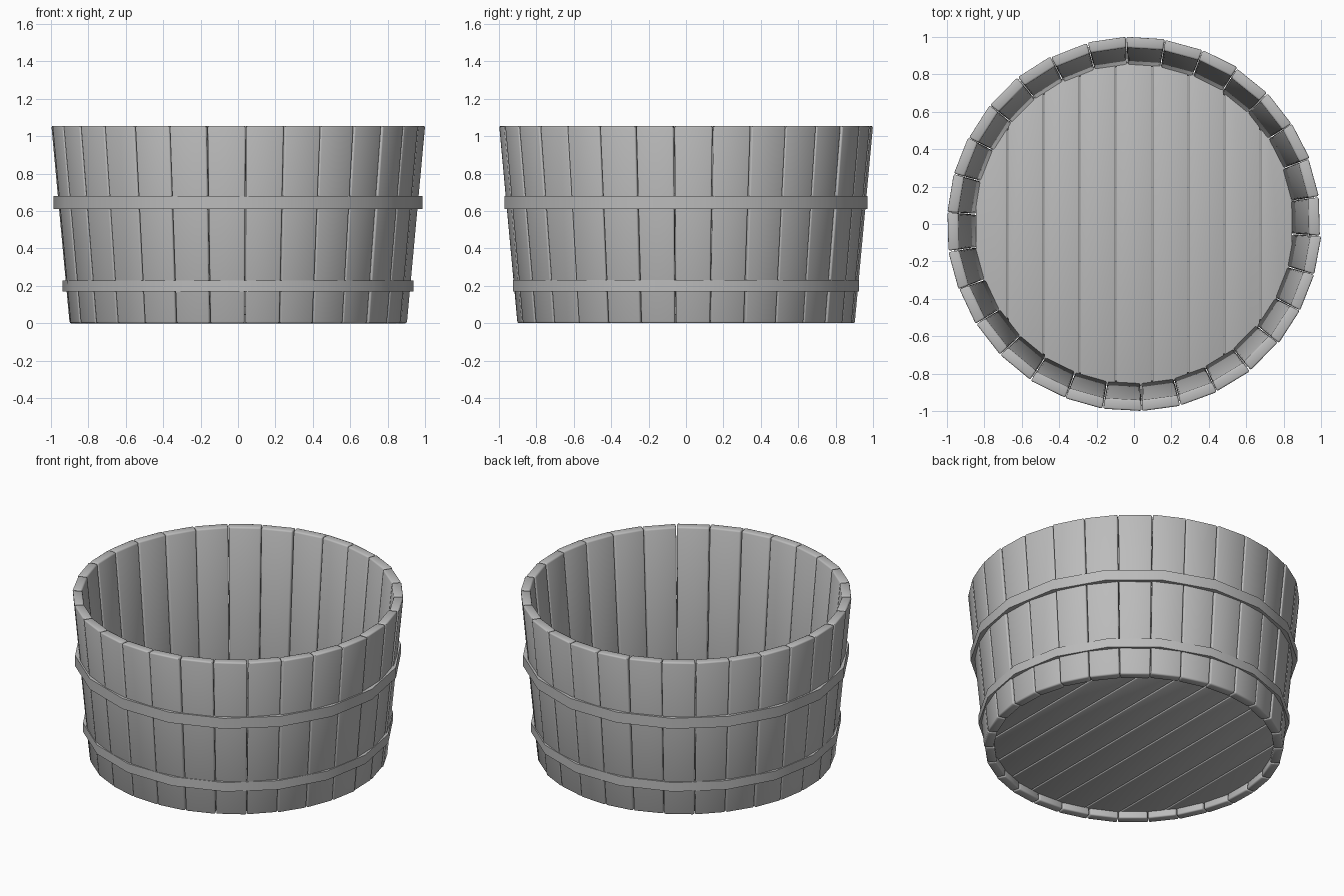
import bpy, bmesh, math, random
from mathutils import Matrix, Vector

random.seed(4)
HEIGHT = 1.055
STAVES = 30
STEP = 2 * math.pi / STAVES
SEAM = 0.042          # angle of the first seam from the front
THICK = 0.058

cube = bpy.data.objects.get("Cube")
if cube:
    bpy.data.objects.remove(cube)

grey = bpy.data.materials.new("plain_grey")
grey.use_nodes = True
colour = (0.5, 0.5, 0.5, 1)
grey.diffuse_color = colour
grey.node_tree.nodes["Principled BSDF"].inputs["Base Color"].default_value = colour


def finish(name, bm, bevel=0.0, angle=50):
    """Bevel the mesh, turn it into an object and shade it."""
    bmesh.ops.recalc_face_normals(bm, faces=bm.faces)
    if bevel:
        bmesh.ops.bevel(bm, geom=bm.edges[:], offset=bevel, segments=2,
                        profile=0.5, affect='EDGES', clamp_overlap=True)
    mesh = bpy.data.meshes.new(name)
    bm.to_mesh(mesh)
    bm.free()
    mesh.materials.append(grey)
    obj = bpy.data.objects.new(name, mesh)
    bpy.context.collection.objects.link(obj)
    bpy.ops.object.select_all(action='DESELECT')
    obj.select_set(True)
    bpy.context.view_layer.objects.active = obj
    bpy.ops.object.shade_smooth_by_angle(angle=math.radians(angle))
    return obj


def loft(bm, rings, closed=False):
    """Skin a list of point rings, capping the ends unless closed."""
    loops = [[bm.verts.new(p) for p in ring] for ring in rings]
    n = len(loops[0])
    pairs = list(zip(loops, loops[1:]))
    if closed:
        pairs.append((loops[-1], loops[0]))
    else:
        bm.faces.new(loops[0])
        bm.faces.new(loops[-1])
    for a, b in pairs:
        for i in range(n):
            j = (i + 1) % n
            bm.faces.new((a[i], a[j], b[j], b[i]))


# Staves: tapered, leaning boards set around the tub with slight irregularity
for k in range(STAVES):
    bm = bmesh.new()
    rings = []
    for z, radius in ((0, 0.897), (HEIGHT, 0.994)):
        ring = []
        for r, side in ((radius, -1), (radius, 1), (radius - THICK, 1), (radius - THICK, -1)):
            half = r * math.tan(STEP / 2) - 0.002
            ring.append((side * half, -r, z))
        rings.append(ring)
    loft(bm, rings)
    pivot = Vector((0, -0.91, 0))
    twist = (Matrix.Translation(pivot)
             @ Matrix.Rotation(random.uniform(-0.025, 0.025), 4, 'Z')
             @ Matrix.Translation(-pivot))
    push = Matrix.Translation((0, random.uniform(-0.003, 0.003), 0))
    turn = Matrix.Rotation(SEAM + (k + 0.5) * STEP, 4, 'Z')
    bm.transform(turn @ push @ twist)
    finish(f"stave_{k + 1}", bm, 0.009)

# Hoops: flat upright bands around the staves
for name, z0, z1, radius in (("upper_hoop", 0.61, 0.68, 0.986),
                             ("lower_hoop", 0.17, 0.23, 0.938)):
    bm = bmesh.new()
    sides = 18
    rings = []
    for i in range(sides):
        a = 2 * math.pi * i / sides
        rings.append([(r * math.cos(a), r * math.sin(a), z) for r, z in
                      ((radius, z0), (radius, z1), (radius - 0.04, z1), (radius - 0.04, z0))])
    loft(bm, rings, closed=True)
    finish(name, bm, angle=30)

# Floor: nine planks running front to back, ends rounded to the tub
PLANKS, WIDTH, REACH = 9, 0.1925, 0.865
for k in range(PLANKS):
    x0 = (k - PLANKS / 2) * WIDTH + 0.003
    x1 = x0 + WIDTH - 0.006
    x0, x1 = max(x0, -REACH + 0.02), min(x1, REACH - 0.02)
    xs = [x0 + (x1 - x0) * i / 3 for i in range(4)]
    back = [(x, math.sqrt(REACH ** 2 - x ** 2)) for x in xs]
    outline = back + [(x, -y) for x, y in reversed(back)]
    bm = bmesh.new()
    loft(bm, [[(x, y, z) for x, y in outline] for z in (0.045, 0.09)])
    finish(f"floor_plank_{k + 1}", bm, 0.004)
